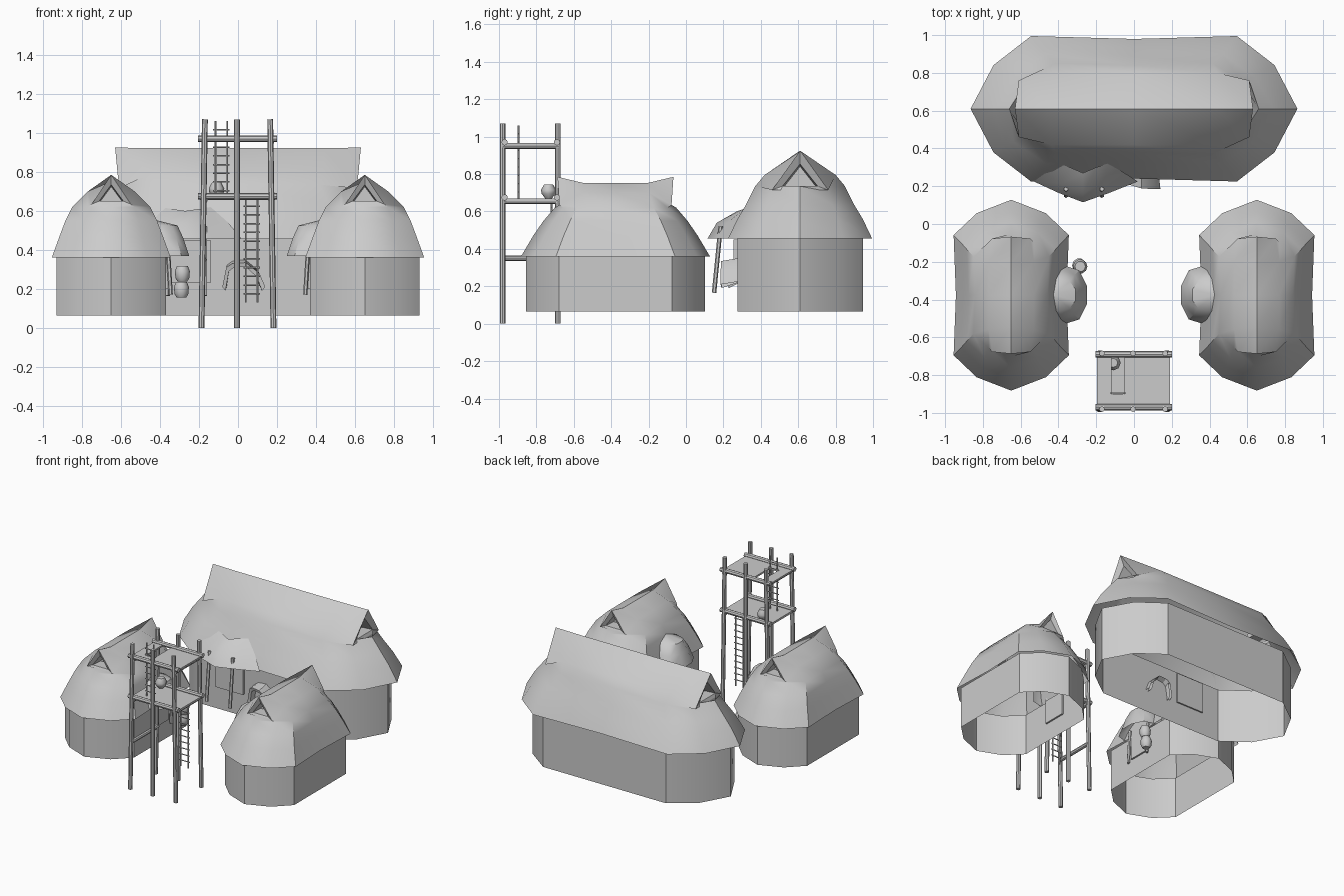
import bpy, bmesh, math
from mathutils import Vector

if "Cube" in bpy.data.objects:
    bpy.data.objects.remove(bpy.data.objects["Cube"])


def finish(name, bm, angle=35):
    bmesh.ops.recalc_face_normals(bm, faces=bm.faces)
    me = bpy.data.meshes.new(name)
    bm.to_mesh(me)
    bm.free()
    ob = bpy.data.objects.new(name, me)
    bpy.context.collection.objects.link(ob)
    bpy.ops.object.select_all(action='DESELECT')
    ob.select_set(True)
    bpy.context.view_layer.objects.active = ob
    bpy.ops.object.shade_smooth_by_angle(angle=math.radians(angle))
    return ob


def loft(bm, rings, closed=True):
    rows = [[bm.verts.new(p) for p in r] for r in rings]
    for a, b in zip(rows, rows[1:]):
        n = len(a)
        for i in range(n if closed else n - 1):
            j = (i + 1) % n
            bm.faces.new((a[i], a[j], b[j], b[i]))
    return rows


def rod(bm, a, b, r, n=8):
    a, b = Vector(a), Vector(b)
    d = b - a
    m = d.to_track_quat('Z', 'Y').to_matrix().to_4x4()
    m.translation = (a + b) / 2
    bmesh.ops.create_cone(bm, cap_ends=True, segments=n, radius1=r, radius2=r,
                          depth=d.length, matrix=m)


def box(bm, lo, hi):
    v = bmesh.ops.create_cube(bm, size=1)['verts']
    for p in v:
        p.co = [lo[k] if p.co[k] < 0 else hi[k] for k in range(3)]


def plan(w, l, z, mid=0.96):
    """Long 12-sided outline: two blunt ends and slightly waisted sides."""
    h = [(0, 1), (.6, .86), (1, .63), (mid, 0), (1, -.63), (.6, -.86)]
    pts = h + [(-x, -y) for x, y in h]
    return [(x * w, y * l, z) for x, y in pts]


def hut(name, place, wall, eaves, crest, gable, ridge):
    # wall: open 12-sided drum
    w, l, z0, z1 = wall
    bm = bmesh.new()
    loft(bm, [[place(p) for p in plan(w, l, z, 1)] for z in (z0, z1)])
    finish(name + "_wall", bm, 30)
    # thatch: lofted rings rising to the crest ring
    cw, cl, cz = crest
    gw, gl, gz = gable
    h = [(0, gl, gz), (gw, gl, gz), (cw, cl, cz), (cw, 0, cz), (cw, -cl, cz), (gw, -gl, gz)]
    top = h + [(-x, -y, z) if i else (0, -gl, gz) for i, (x, y, z) in enumerate(h)]
    bm = bmesh.new()
    rows = loft(bm, [[place(p) for p in plan(*e)] for e in eaves]
                + [[place(p) for p in top]])
    t = rows[-1]
    # ridge with raised tips over the end gables
    rl, rz, ml, mz = ridge
    A, B, C, D, E = [bm.verts.new(place((0, y, z))) for y, z in
                     ((rl, rz), (ml, mz), (0, mz), (-ml, mz), (-rl, rz))]
    for q in ((t[1], t[2], B, A), (t[2], t[3], C, B), (t[3], t[4], D, C), (t[4], t[5], E, D),
              (t[7], t[8], D, E), (t[8], t[9], C, D), (t[9], t[10], B, C), (t[10], t[11], A, B)):
        bm.faces.new(q)
    # end gables with a recessed smoke hole
    for s, tip, left, m, right in ((1, A, t[11], t[0], t[1]), (-1, E, t[5], t[6], t[7])):
        def pt(x, y, f):
            return bm.verts.new(place((x, s * y, gz + (rz - gz) * f)))
        inner = [pt(-gw * .62 * s, gl - .01, .1), pt(0, gl - .01, .1),
                 pt(gw * .62 * s, gl - .01, .1), pt(0, gl - .01, .66)]
        deep = [pt(-gw * .55 * s, gl - .09, .1), pt(0, gl - .09, .1),
                pt(gw * .55 * s, gl - .09, .1), pt(0, gl - .09, .6)]
        outer = [left, m, right, tip]
        for a, b in ((outer, inner), (inner, deep)):
            for i in range(4):
                bm.faces.new((a[i], a[(i + 1) % 4], b[(i + 1) % 4], b[i]))
        bm.faces.new(deep)
    finish(name + "_thatch_roof", bm, 38)


# long house at the back, its length along x
hut("long_house", lambda p: (p[1], .61 - p[0], p[2]), (.335, .79, .065, .46),
    [(.385, .865, .455), (.335, .80, .56), (.29, .74, .635), (.24, .66, .735)],
    (.19, .44, .795), (.15, .61, .715), (.63, .925, .44, .922))

# two small huts, length along y
for s, side in ((-1, "left"), (1, "right")):
    hut(side + "_hut", lambda p: (s * .65 + p[0], p[1] - .377, p[2]), (.28, .478, .065, .365),
        [(.305, .505, .36), (.265, .44, .47), (.235, .385, .55), (.2, .325, .62)],
        (.12, .18, .70), (.1, .3, .635), (.31, .785, .17, .752))
    # rounded hood over the inner doorway
    bm = bmesh.new()
    hood = [[(.44, .14), (.37, .155), (.29, .13), (.25, .05), (.25, -.05), (.29, -.13), (.37, -.155), (.44, -.14)],
            [(.45, .125), (.38, .13), (.315, .105), (.28, .045), (.28, -.045), (.315, -.105), (.38, -.13), (.45, -.125)],
            [(.47, .08), (.39, .085), (.34, .07), (.31, .03), (.31, -.03), (.34, -.07), (.39, -.085), (.47, -.08)]]
    rows = loft(bm, [[(s * x, y - .375, z) for x, y in r]
                     for r, z in zip(hood, (.37, .46, .525))], False)
    c = bm.verts.new((s * .43, -.375, .555))
    for a, b in zip(rows[-1], rows[-1][1:]):
        bm.faces.new((a, b, c))
    finish(side + "_door_hood", bm, 40)
    # door frame
    bm = bmesh.new()
    for y in (-.47, -.28):
        rod(bm, (s * .345, y, .17), (s * .36, y, .42), .011, 6)
    box(bm, (s * .37 - .012, -.46, .2), (s * .37 + .012, -.29, .37))
    finish(side + "_door_frame", bm)

# porch flap of the long house
bm = bmesh.new()
loft(bm, [[(-.53, .225, .455), (-.4, .165, .455), (-.27, .115, .455), (-.13, .165, .455), (.02, .225, .455)],
          [(-.48, .27, .54), (-.38, .215, .535), (-.27, .165, .54), (-.16, .215, .535), (-.05, .27, .54)],
          [(-.40, .32, .62), (-.34, .3, .61), (-.27, .27, .6), (-.2, .3, .61), (-.14, .32, .62)]], False)
finish("porch_flap", bm, 40)

# long house door: leaning posts, lintel, panel
bm = bmesh.new()
for x in (-.36, -.17):
    rod(bm, (x, .15, .165), (x, .185, .52), .012, 6)
box(bm, (-.36, .255, .23), (-.14, .285, .45))
finish("long_house_door", bm)

# arched window hood of the long house
bm = bmesh.new()
arch = [(-.08, .21), (-.06, .31), (-.03, .33), (.04, .335), (.11, .28), (.14, .21)]
back = [(x * .9, .31, z + .02) for x, z in arch]
loft(bm, [back, [(x, .185 + max(0, .05 - x) * .3, z) for x, z in arch],
          [(x * .85 + .004, .19 + max(0, .05 - x) * .3, z - .02) for x, z in arch],
          [(x * .8 + .004, .31, z) for x, y, z in back]], False)
finish("window_hood", bm, 30)

# watchtower posts
bm = bmesh.new()
for x in (-.175, -.005, .17):
    for y in (-.98, -.685):
        rod(bm, (x * 1.07, y, 0), (x * .97, y, 1.07), .015)
finish("tower_posts", bm)

# watchtower beams
bm = bmesh.new()
for z in (.675, .97):
    for y in (-.97, -.69):
        rod(bm, (-.205, y, z), (.2, y, z), .017)
    for x in (-.17, .17):
        rod(bm, (x, -.98, z - .02), (x, -.68, z - .02), .015)
rod(bm, (-.175, -.98, .35), (-.175, -.68, .35), .014)
finish("tower_beams", bm)

# platforms, the upper one with a ladder hatch
bm = bmesh.new()
box(bm, (-.195, -.96, .655), (.19, -.69, .67))
for lo, hi in (((-.195, -.96), (-.12, -.69)), ((-.05, -.96), (.19, -.69)),
               ((-.12, -.96), (-.05, -.9)), ):
    box(bm, (*lo, .955), (*hi, .967))
finish("tower_platforms", bm)

# ladders
for name, x, y, z0, z1 in (("lower_ladder", .07, -.72, .13, .67),
                           ("upper_ladder", -.085, -.895, .66, 1.06)):
    bm = bmesh.new()
    for d in (-.03, .03):
        rod(bm, (x + d, y, z0), (x + d, y, z1), .005, 6)
    n = round((z1 - z0) / .045)
    for i in range(1, n):
        z = z0 + (z1 - z0) * i / n
        rod(bm, (x - .042, y, z), (x + .042, y, z), .004, 6)
    finish(name, bm)


# pots: turned profiles
def pot(name, x, y, z, prof, n=10):
    bm = bmesh.new()
    rows = loft(bm, [[(x + r * math.cos(2 * math.pi * i / n), y + r * math.sin(2 * math.pi * i / n), z + h)
                      for i in range(n)] for r, h in prof])
    bm.faces.new(rows[0])
    bm.faces.new(rows[-1])
    finish(name, bm, 50)


jar = [(.024, 0), (.036, .02), (.038, .055), (.028, .08)]
pot("lower_jar", -.29, -.22, .155, jar)
pot("upper_jar", -.285, -.225, .237, jar)
pot("platform_pot", -.11, -.735, .67, [(.018, 0), (.037, .025), (.04, .045), (.024, .075)], 8)
